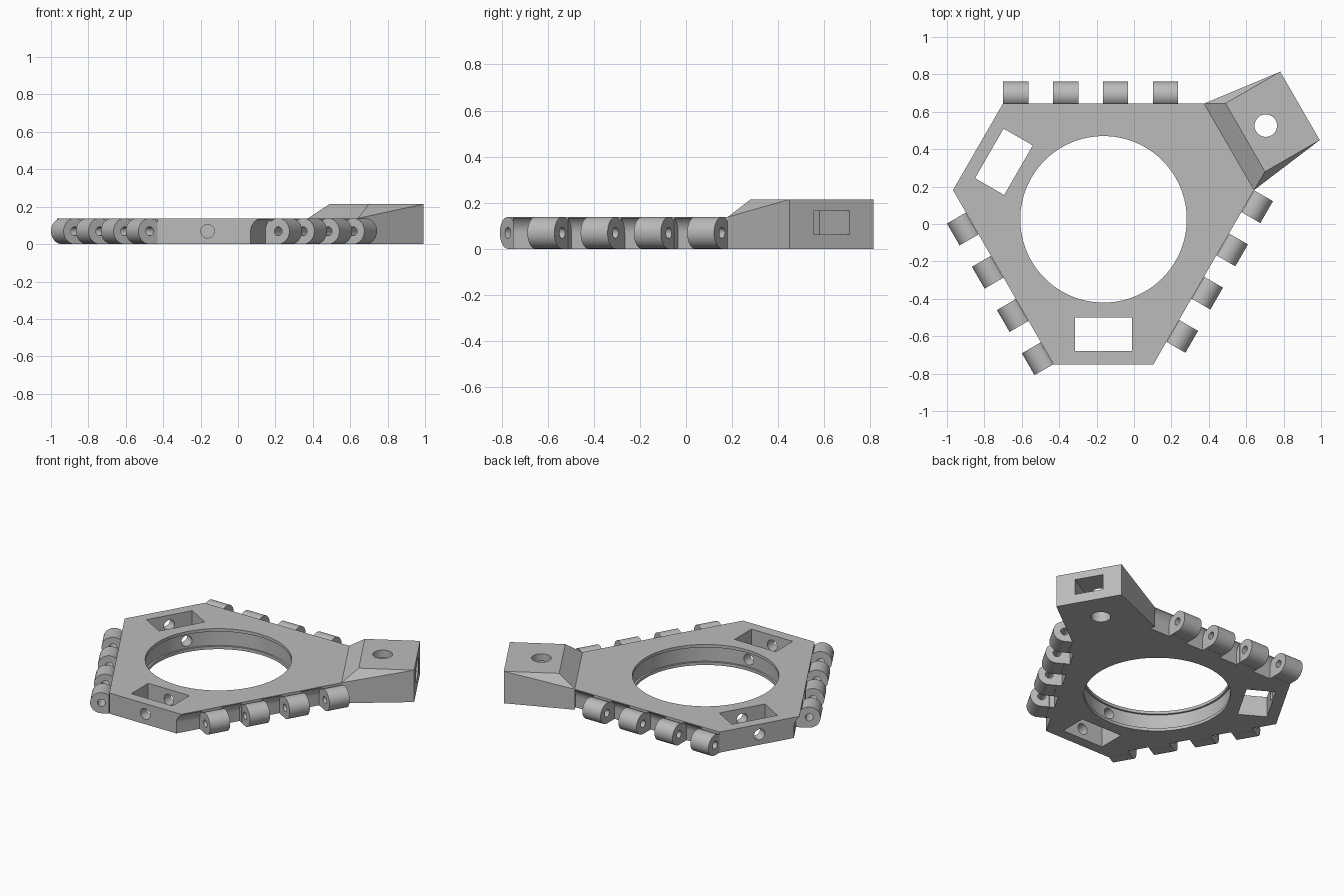
import bpy, bmesh
from math import sin, cos, pi, radians, sqrt
from mathutils import Matrix, Vector

cube = bpy.data.objects.get("Cube")
if cube:
    bpy.data.objects.remove(cube)

# Main dimensions
CENTRE = Vector((-0.163, 0.025, 0))
H = 0.138            # plate thickness
ARM_H = 0.214        # arm block height
LONG, SHORT = 0.62, 0.775   # distance of hinge edges and short edges from the centre
HALF = 0.537         # half length of a hinge edge
END = 0.267          # half length of a short edge
RAD = H / 2          # knuckle radius
AXIS = 0.667         # hinge axis distance
WIDTH, PITCH = 0.135, 0.267

grey = bpy.data.materials.new("plain grey")
grey.use_nodes = True
colour = (0.5, 0.5, 0.5, 1)
grey.diffuse_color = colour
grey.node_tree.nodes["Principled BSDF"].inputs["Base Color"].default_value = colour


def frame(deg):
    """Local x points outward from the ring centre, y along the edge, z up."""
    return Matrix.Translation(CENTRE) @ Matrix.Rotation(radians(deg), 4, 'Z')


# Profile plane: X outward, Y up, extruded along the edge
ALONG = Matrix(((1, 0, 0, 0), (0, 0, -1, 0), (0, 1, 0, 0), (0, 0, 0, 1)))
# Profile plane: X across, Y up, extruded outward
OUTWARD = Matrix(((0, 0, 1, 0), (1, 0, 0, 0), (0, 1, 0, 0), (0, 0, 0, 1)))


def add_prism(bm, pts, lo, hi, mat):
    face = bm.faces.new([bm.verts.new((x, y, lo)) for x, y in pts])
    new = bmesh.ops.extrude_face_region(bm, geom=[face])["geom"]
    top = [v for v in new if isinstance(v, bmesh.types.BMVert)]
    bmesh.ops.translate(bm, verts=top, vec=(0, 0, hi - lo))
    bmesh.ops.transform(bm, matrix=mat, verts=list(set(top) | set(face.verts)))


def finish(bm, name):
    bmesh.ops.recalc_face_normals(bm, faces=bm.faces)
    mesh = bpy.data.meshes.new(name)
    bm.to_mesh(mesh)
    bm.free()
    ob = bpy.data.objects.new(name, mesh)
    bpy.context.collection.objects.link(ob)
    mesh.materials.append(grey)
    return ob


def prism(name, pts, lo, hi, mat):
    bm = bmesh.new()
    add_prism(bm, pts, lo, hi, mat)
    return finish(bm, name)


def arc(cx, cy, r, a0=0, a1=360, n=32):
    return [(cx + r * cos(radians(a0 + (a1 - a0) * i / n)),
             cy + r * sin(radians(a0 + (a1 - a0) * i / n))) for i in range(n + 1)]


def circle(cx, cy, r, n=32):
    return arc(cx, cy, r, n=n)[:-1]


def rect(x0, x1, y0, y1):
    return [(x0, y0), (x1, y0), (x1, y1), (x0, y1)]


def cut(ob, pts, lo, hi, mat):
    cutter = prism("cutter", pts, lo, hi, mat)
    cutter.hide_render = True
    mod = ob.modifiers.new("cut", 'BOOLEAN')
    mod.operation, mod.solver, mod.object = 'DIFFERENCE', 'EXACT', cutter
    bpy.context.view_layer.objects.active = ob
    bpy.ops.object.modifier_apply(modifier=mod.name)
    bpy.data.objects.remove(cutter)


# Six sided plate
outline = []
for deg in (30, 150, 270):
    for w in (-END, END):
        p = frame(deg) @ Vector((SHORT, w, 0))
        outline.append((p.x, p.y))
plate = prism("base_plate", outline, 0, H, Matrix())

# Large opening with a shallow groove in its wall
cut(plate, circle(0, 0, 0.445, 128), -0.1, 0.3, frame(0))
cut(plate, circle(0, 0, 0.457, 128), 0.02, H - 0.02, frame(0))

# Pockets and radial screw holes on two short sides
for deg in (150, 270):
    cut(plate, rect(0.525, 0.705, -0.153, 0.153), -0.1, 0.3, frame(deg))
    cut(plate, circle(0, RAD, 0.036), 0.4, 0.85, frame(deg) @ OUTWARD)

# Hinge edges: rounded clearance in the gaps, knuckles with a pin bore
inner = 0.08
relief = [(AXIS - inner, -0.05)] + arc(AXIS, RAD, inner, 180, 90, 16) + [(0.85, RAD + inner), (0.85, -0.05)]
drop = sqrt(RAD ** 2 - (AXIS - LONG) ** 2)
knuckle = [(LONG, 0)] + [p for p in arc(AXIS, RAD, RAD, -90, 180, 60)
                         if p[0] > LONG or p[1] < RAD] + []
knuckle = [p for p in knuckle if p[0] >= LONG] + [(LONG, RAD + drop)]
rows = []
for side, deg in (("back", 90), ("right", 210), ("left", 330)):
    mat = frame(deg) @ ALONG
    bm = bmesh.new()
    for k in range(4):
        start = -HALF + k * PITCH
        add_prism(bm, knuckle, start, start + WIDTH, mat)
        gap_end = start + PITCH if k < 3 else 0.6
        cut(plate, relief, start + WIDTH, gap_end, mat)
    row = finish(bm, side + "_hinge_knuckles")
    cut(row, circle(AXIS, RAD, 0.024), -0.7, 0.7, mat)
    rows.append(row)

# Raised arm block with a ramp and tapered cheeks
bm = bmesh.new()
TIP, TOP_START, ARM_W = 1.213, 0.875, 0.211
for s in (-1, 1):
    for d, w, z in ((SHORT, END, 0), (SHORT, END, H), (TOP_START, ARM_W, ARM_H),
                    (TIP, ARM_W, 0), (TIP, ARM_W, ARM_H)):
        bm.verts.new(frame(30) @ Vector((d, s * w, z)))
bmesh.ops.convex_hull(bm, input=bm.verts)
bmesh.ops.dissolve_limit(bm, angle_limit=0.01, verts=bm.verts, edges=bm.edges)
arm = finish(bm, "arm_block")
cut(arm, rect(-0.09, 0.09, 0.062, 0.165), 0.955, 1.4, frame(30) @ OUTWARD)
cut(arm, circle(1.002, 0, 0.06, 48), -0.1, 0.4, frame(30))

# Smooth round surfaces, sharp edges kept
bpy.ops.object.select_all(action='DESELECT')
for ob in [plate, arm] + rows:
    ob.select_set(True)
bpy.context.view_layer.objects.active = plate
bpy.ops.object.shade_smooth_by_angle(angle=radians(30))
